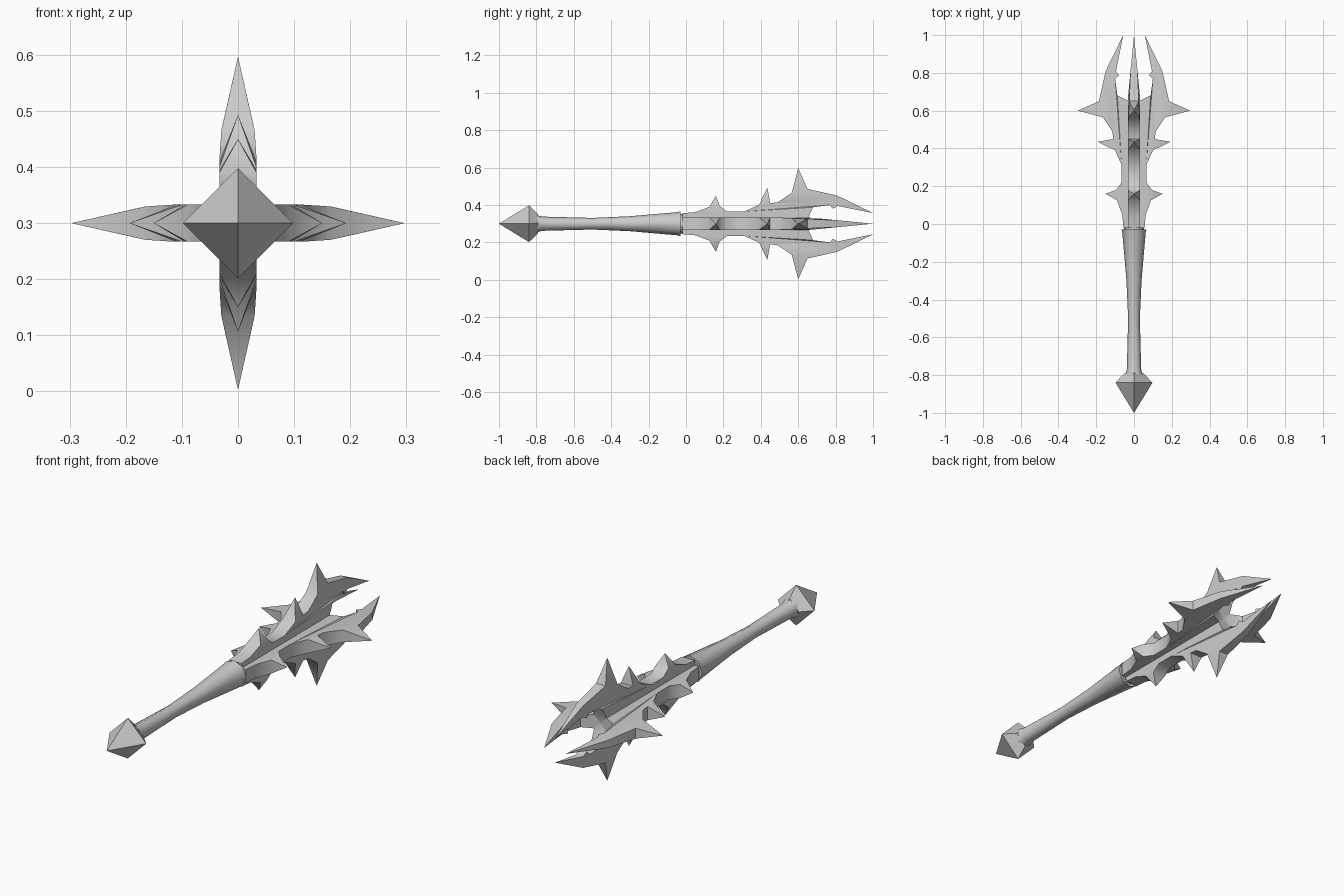
import bpy, bmesh, math
from mathutils import Vector
from mathutils.geometry import tessellate_polygon

cube = bpy.data.objects.get("Cube")
if cube:
    bpy.data.objects.remove(cube, do_unlink=True)

AXIS_Z = 0.3
HALF = 0.033      # half thickness of a blade

steel = bpy.data.materials.new("grey steel")
steel.use_nodes = True
grey = (0.6, 0.6, 0.6, 1)
steel.diffuse_color = grey
steel.node_tree.nodes["Principled BSDF"].inputs["Base Color"].default_value = grey


def finish(bm, name, angle):
    bmesh.ops.recalc_face_normals(bm, faces=bm.faces)
    mesh = bpy.data.meshes.new(name)
    bm.to_mesh(mesh)
    bm.free()
    mesh.materials.append(steel)
    ob = bpy.data.objects.new(name, mesh)
    bpy.context.collection.objects.link(ob)
    ob.location.z = AXIS_Z
    bpy.ops.object.select_all(action='DESELECT')
    ob.select_set(True)
    bpy.context.view_layer.objects.active = ob
    bpy.ops.object.shade_smooth_by_angle(angle=math.radians(angle))
    return ob


def lathe(name, profile, sides, angle):
    """Skin rings of (y, radius) along the y axis; radius 0 makes a point."""
    bm = bmesh.new()
    rings = []
    for y, r in profile:
        if r == 0:
            rings.append([bm.verts.new((0, y, 0))] * sides)
            continue
        turns = [2 * math.pi * i / sides for i in range(sides)]
        rings.append([bm.verts.new((r * math.cos(t), y, r * math.sin(t))) for t in turns])
    for a, b in zip(rings, rings[1:]):
        for i in range(sides):
            j = (i + 1) % sides
            bm.faces.new(list(dict.fromkeys((a[i], a[j], b[j], b[i]))))
    for ring in (rings[0], rings[-1]):
        if ring[0] is not ring[1]:
            bm.faces.new(ring)
    return finish(bm, name, angle)


# Pointed four-sided pommel, flared grip and collar
lathe("pommel", [(-1, 0), (-0.84, 0.098), (-0.79, 0.05)], 4, 40)
lathe("grip", [(-0.8, 0.047), (-0.77, 0.038), (-0.5, 0.031), (-0.3, 0.04),
               (-0.045, 0.062), (-0.03, 0.066)], 8, 50)
lathe("collar", [(-0.035, 0.052), (-0.018, 0.052)], 8, 50)

# Blade outline as (distance along y, distance from the axis)
OUTLINE = [
    (-0.02, 0), (-0.02, 0.056), (0.05, 0.062), (0.125, 0.09), (0.16, 0.15),
    (0.18, 0.095), (0.22, 0.065), (0.31, 0.065), (0.39, 0.1), (0.435, 0.193),
    (0.45, 0.11), (0.49, 0.115), (0.565, 0.165), (0.6, 0.297), (0.65, 0.186),
    (0.81, 0.15), (1, 0.057), (0.81, 0.095), (0.785, 0.08), (0.77, 0.1),
    (0.68, 0.088), (0.655, 0.037), (0.65, 0)]
TIPS = {0.16, 0.435, 0.6, 1}


def half_width(y, r):
    """Blades thin out towards spike tips and along the horn."""
    if y in TIPS:
        return 0
    spike = min(1, (0.3 - r) / 0.15)
    horn = min(1, (1 - y) / 0.34)
    return HALF * min(spike, horn)


def blade(name, turn):
    bm = bmesh.new()
    left, right = [], []
    for y, r in OUTLINE:
        w = half_width(y, r)
        a = bm.verts.new((-w, y, r))
        left.append(a)
        right.append(bm.verts.new((w, y, r)) if w else a)
    # Rim
    for i in range(len(OUTLINE) - 1):
        bm.faces.new(list(dict.fromkeys((left[i], left[i + 1], right[i + 1], right[i]))))
    # Flat sides: one triangle for each spike, then the body without spikes
    spikes = [i for i, (y, r) in enumerate(OUTLINE) if y in TIPS]
    body = [i for i in range(len(OUTLINE)) if i not in spikes]
    tris = [(i - 1, i, i + 1) for i in spikes]
    flat = [Vector((*OUTLINE[i], 0)) for i in body]
    tris += [[body[k] for k in t] for t in tessellate_polygon([flat])]
    for tri in tris:
        for verts in (left, right):
            bm.faces.new([verts[i] for i in tri])
    ob = finish(bm, name, 45)
    ob.rotation_euler.y = turn
    return ob


# Four matching blades around the shaft
for k, side in enumerate(("top", "left", "bottom", "right")):
    blade(side + "_blade", k * math.pi / 2)
